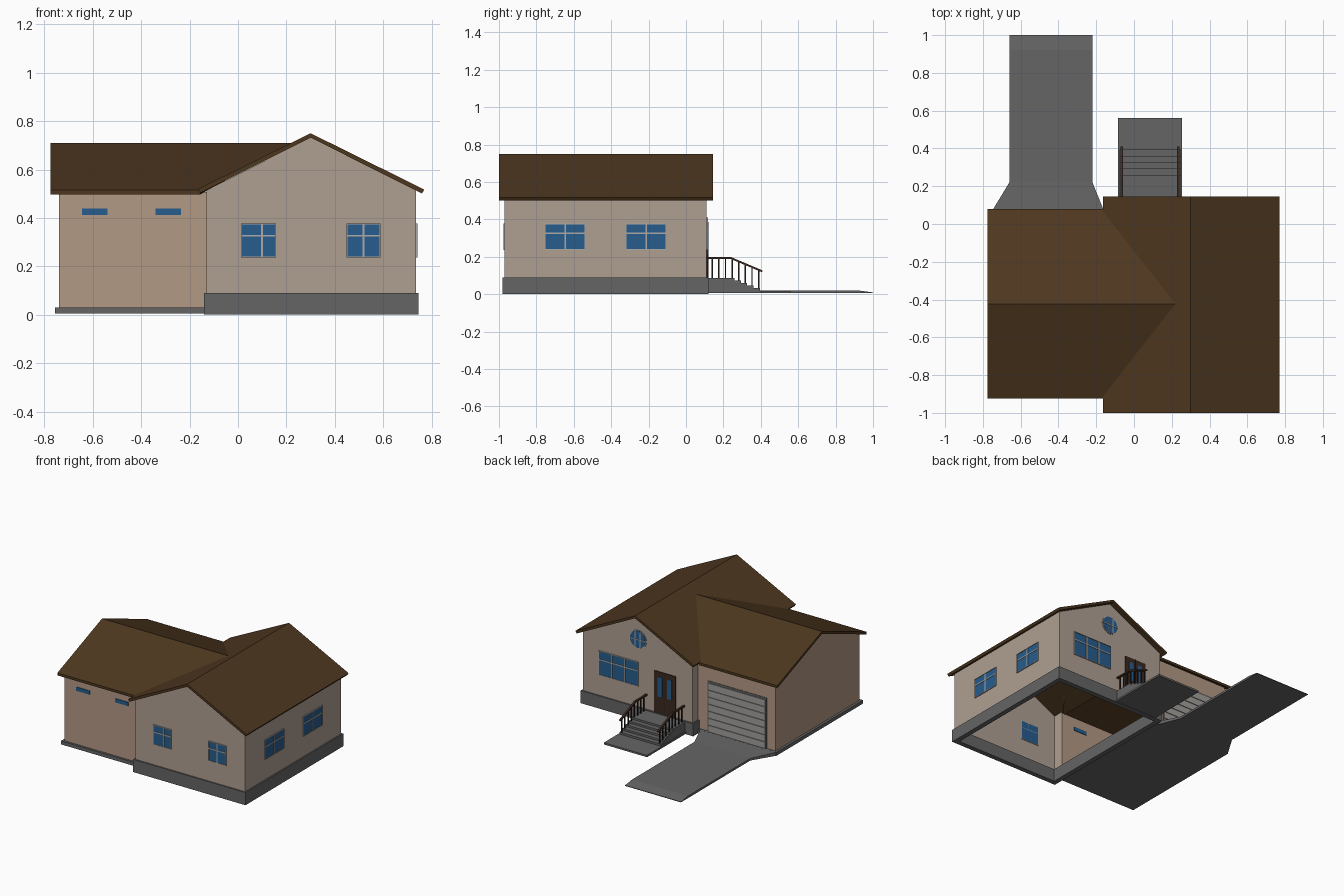
import bpy, bmesh, math
from mathutils import Vector

if "Cube" in bpy.data.objects:
    bpy.data.objects.remove(bpy.data.objects["Cube"])


def material(name, rgb):
    m = bpy.data.materials.new(name)
    m.diffuse_color = (*rgb, 1)
    m.use_nodes = True
    m.node_tree.nodes["Principled BSDF"].inputs["Base Color"].default_value = m.diffuse_color
    return m


WALL = material("plaster", (0.43, 0.35, 0.29))
GARAGE = material("garage_plaster", (0.45, 0.32, 0.23))
ROOF = material("roof_brown", (0.075, 0.038, 0.014))
GLASS = material("glass_blue", (0.02, 0.11, 0.27))
FRAME = material("frame_grey", (0.42, 0.40, 0.38))
STONE = material("concrete", (0.13, 0.13, 0.13))
WOOD = material("dark_wood", (0.045, 0.022, 0.015))
IRON = material("iron", (0.02, 0.016, 0.014))
PANEL = material("door_panel", (0.36, 0.35, 0.33))


def mesh(name, verts, faces, mat, solid=True):
    me = bpy.data.meshes.new(name)
    me.from_pydata([tuple(v) for v in verts], [], faces)
    if solid:
        bm = bmesh.new()
        bm.from_mesh(me)
        bmesh.ops.recalc_face_normals(bm, faces=bm.faces)
        bm.to_mesh(me)
        bm.free()
    ob = bpy.data.objects.new(name, me)
    bpy.context.collection.objects.link(ob)
    me.materials.append(mat)
    return ob


def loft(name, a, b, mat):
    n = len(a)
    sides = [(i, (i + 1) % n, n + (i + 1) % n, n + i) for i in range(n)]
    return mesh(name, list(a) + list(b), sides + [tuple(range(n)), tuple(range(n, 2 * n))], mat)


def box(name, x0, x1, y0, y1, z0, z1, mat):
    ring = [(x0, y0), (x1, y0), (x1, y1), (x0, y1)]
    return loft(name, [(*p, z0) for p in ring], [(*p, z1) for p in ring], mat)


def bar(name, p, q, w, h, mat):
    # square bar lying in a plane of constant x
    p, q = Vector(p), Vector(q)
    up = Vector((1, 0, 0)).cross((q - p).normalized()) * h / 2
    side = Vector((w / 2, 0, 0))
    corners = [side + up, side - up, -side - up, -side + up]
    return loft(name, [p + c for c in corners], [q + c for c in corners], mat)


def slab_on_wall(name, axis, wall, out, u0, u1, z0, z1, depth, mat):
    # thin box standing proud of a wall facing along the given axis
    a, b = sorted((wall - out * 0.004, wall + out * depth))
    if axis == "x":
        return box(name, a, b, u0, u1, z0, z1, mat)
    return box(name, u0, u1, a, b, z0, z1, mat)


def window(name, axis, wall, out, u0, u1, z0, z1, splits, rail=True):
    slab_on_wall(name + "_glass", axis, wall, out, u0, u1, z0, z1, 0.004, GLASS)
    t = 0.004
    bars = [(u0 + (u1 - u0) * s - t, u0 + (u1 - u0) * s + t, z0, z1) for s in splits]
    if rail:
        zm = z0 + (z1 - z0) * 0.65
        bars.append((u0, u1, zm - t, zm + t))
    bars += [(u0 - t, u0, z0, z1), (u1, u1 + t, z0, z1),
             (u0 - t, u1 + t, z0 - t, z0), (u0 - t, u1 + t, z1, z1 + t)]
    for b in bars if rail else []:
        slab_on_wall(name + "_frame", axis, wall, out, *b, 0.007, FRAME)


# main house walls: gable ends, right wall, short left returns
X0, X1, Y0, Y1, RX = -0.13, 0.735, -0.97, 0.11, 0.30
G0, GY0, GY1, RY = -0.74, -0.895, 0.05, -0.4225
gable = [(X0, 0.08), (X1, 0.08), (X1, 0.515), (RX, 0.732), (X0, 0.515)]
mesh("front_gable_wall", [(x, Y0, z) for x, z in gable], [(0, 1, 2, 3, 4)], WALL, False)
mesh("back_gable_wall", [(x, Y1, z) for x, z in gable], [(4, 3, 2, 1, 0)], WALL, False)
for name, x, a, b in (("right_wall", X1, Y0, Y1), ("left_front_return", X0, GY0, Y0),
                      ("left_back_return", X0, Y1, GY1)):
    mesh(name, [(x, a, 0.08), (x, b, 0.08), (x, b, 0.515), (x, a, 0.515)], [(0, 1, 2, 3)], WALL, False)

# garage walls
mesh("garage_gable_wall",
     [(G0, GY1, 0.02), (G0, GY0, 0.02), (G0, GY0, 0.507), (G0, RY, 0.692), (G0, GY1, 0.507)],
     [(0, 1, 2, 3, 4)], GARAGE, False)
for name, y, a, b in (("garage_front_wall", GY0, G0, X0), ("garage_back_wall", GY1, X0, G0)):
    mesh(name, [(a, y, 0.02), (b, y, 0.02), (b, y, 0.507), (a, y, 0.507)], [(0, 1, 2, 3)], GARAGE, False)

# plinth ring (open underneath) and garage floor slab
W = 0.035
box("plinth_front", -0.14, 0.745, -0.98, -0.98 + W, 0, 0.09, STONE)
box("plinth_back", -0.14, 0.745, 0.12 - W, 0.12, 0, 0.09, STONE)
box("plinth_left", -0.14, -0.14 + W, -0.98 + W, 0.12 - W, 0, 0.09, STONE)
box("plinth_right", 0.745 - W, 0.745, -0.98 + W, 0.12 - W, 0, 0.09, STONE)
box("garage_slab", -0.757, -0.14, -0.91, 0.065, 0.005, 0.03, STONE)

# main roof
S = 0.495
xl, xr = -0.165, 0.77
zl, zr = 0.75 - (RX - xl) * S, 0.75 - (xr - RX) * S
prof = [(xl, zl), (RX, 0.75), (xr, zr), (xr - 0.01, zr - 0.016), (RX, 0.732), (xl + 0.01, zl - 0.016)]
loft("main_roof", [(x, -1.0, z) for x, z in prof], [(x, 0.145, z) for x, z in prof], ROOF)

# garage roof, running into the slope of the main roof
prof = [(-0.925, 0.515), (RY, 0.71), (0.08, 0.515), (0.08, 0.497), (RY, 0.692), (-0.925, 0.497)]
loft("garage_roof", [(-0.775, y, z) for y, z in prof],
     [(max(xl, RX - (0.75 - z) / S) + 0.008, y, z) for y, z in prof], ROOF)

# windows
window("front_window_a", "y", Y0, -1, 0.017, 0.153, 0.24, 0.373, [0.6])
window("front_window_b", "y", Y0, -1, 0.452, 0.585, 0.24, 0.373, [0.5])
for i, y in enumerate((-0.75, -0.317)):
    window(f"side_window_{i}", "x", X1, 1, y, y + 0.207, 0.24, 0.373, [0.5])
for i, x in enumerate((-0.645, -0.34)):
    window(f"garage_slit_{i}", "y", GY0, -1, x, x + 0.105, 0.412, 0.439, [], False)
window("wide_window", "y", Y1, 1, 0.30, 0.605, 0.24, 0.405, [0.33, 0.67])

# round gable window
def disc(name, r, y1, mat):
    pts = [(RX + r * math.cos(k * math.tau / 24), 0.57 + r * math.sin(k * math.tau / 24)) for k in range(24)]
    loft(name, [(x, Y1 - 0.004, z) for x, z in pts], [(x, y1, z) for x, z in pts], mat)


disc("round_window_frame", 0.067, Y1 + 0.003, FRAME)
disc("round_window_glass", 0.061, Y1 + 0.005, GLASS)
for dx in (-0.02, 0.02):
    slab_on_wall("round_window_bar", "y", Y1, 1, RX + dx - 0.003, RX + dx + 0.003, 0.513, 0.627, 0.008, FRAME)
slab_on_wall("round_window_bar", "y", Y1, 1, RX - 0.06, RX + 0.06, 0.567, 0.573, 0.008, FRAME)

# entrance door with two glass lights
slab_on_wall("entrance_door", "y", Y1, 1, 0.0, 0.17, 0.085, 0.385, 0.006, WOOD)
for x in (0.03, 0.105):
    slab_on_wall("door_light", "y", Y1, 1, x, x + 0.035, 0.21, 0.35, 0.009, GLASS)
slab_on_wall("door_split", "y", Y1, 1, 0.083, 0.087, 0.085, 0.385, 0.009, IRON)

# sectional garage door
slab_on_wall("garage_door_frame", "y", GY1, 1, -0.672, -0.208, 0.03, 0.39, 0.003, STONE)
for i in range(7):
    z = 0.03 + i * 0.05
    slab_on_wall(f"garage_door_panel_{i}", "y", GY1, 1, -0.664, -0.216, z, z + 0.045, 0.008, PANEL)

# driveway: flare, straight run and tapered end
rows = [(0.06, -0.757, -0.155, 0.03), (0.22, -0.66, -0.22, 0.02), (0.92, -0.66, -0.22, 0.02),
        (1.0, -0.66, -0.22, 0.009)]
for i, (p, q) in enumerate(zip(rows, rows[1:])):
    loft(f"driveway_{i}", *[[(a, y, 0.005), (b, y, 0.005), (b, y, z), (a, y, z)] for y, a, b, z in (p, q)], STONE)

# entrance stairs and path
path_l, path_r = -0.085, 0.255
box("path", path_l, path_r, 0.12, 0.56, 0.005, 0.018, STONE)
steps = [(0.115, 0.018), (0.395, 0.018)]
for i in range(5):
    z = 0.032 + i * 0.0135
    steps += [(0.395 - i * 0.034, z), (0.361 - i * 0.034 if i < 4 else 0.115, z)]
loft("stairs", [(-0.078, y, z) for y, z in steps], [(0.248, y, z) for y, z in steps], STONE)

# railings
for x in (-0.064, 0.234):
    bar("handrail_level", (x, 0.11, 0.193), (x, 0.243, 0.193), 0.014, 0.01, WOOD)
    bar("handrail_slope", (x, 0.24, 0.193), (x, 0.408, 0.122), 0.014, 0.01, WOOD)
    for k in range(8):
        y = 0.14 + k * 0.0355
        top = 0.193 - max(0, y - 0.24) * 0.42
        base = 0.085 - max(0, y - 0.25) * 0.42
        bar("baluster", (x, y, base), (x, y, top), 0.007, 0.007, IRON)
